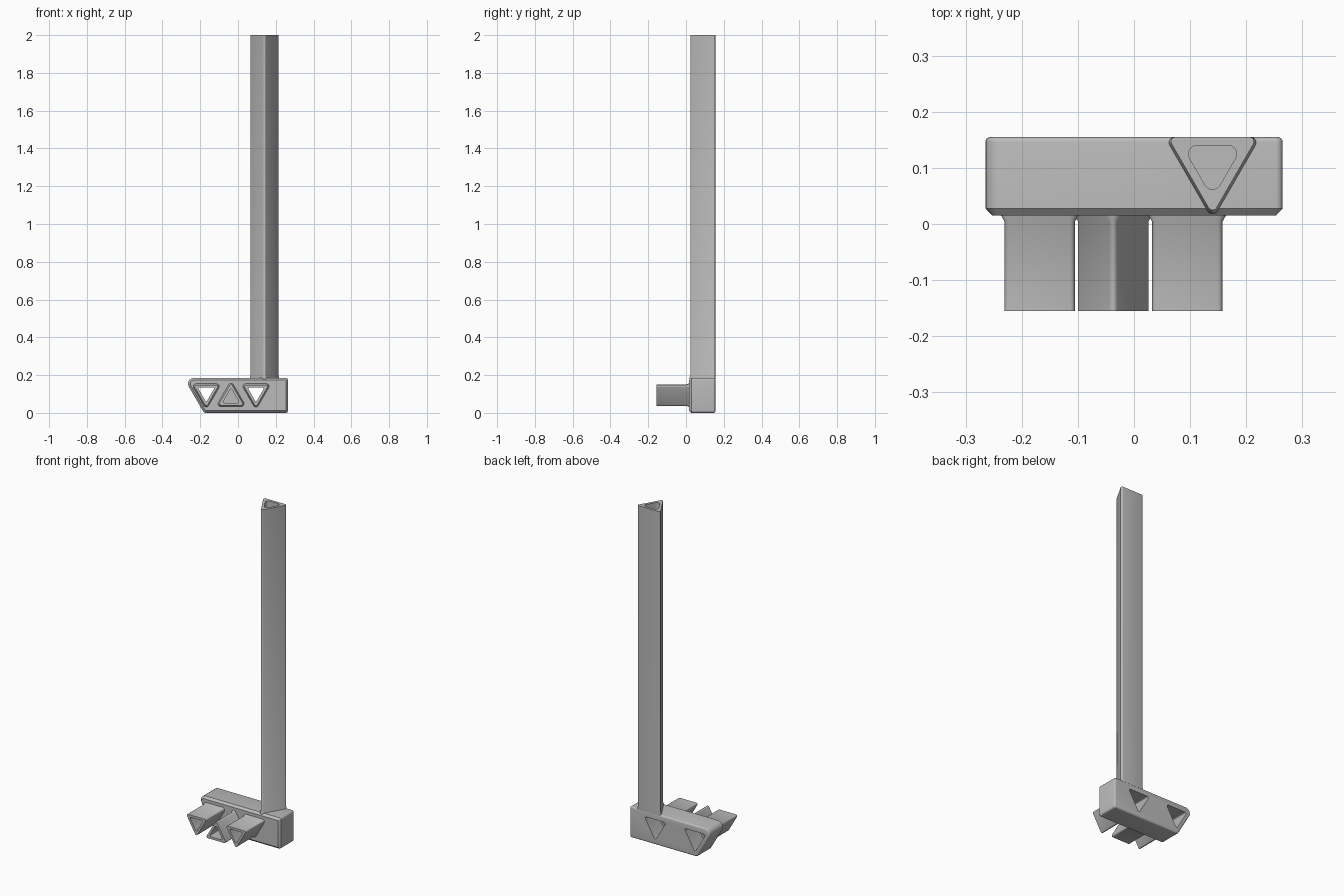
import bpy, bmesh, math
from mathutils import Vector

cube = bpy.data.objects.get("Cube")
if cube:
    bpy.data.objects.remove(cube, do_unlink=True)

grey = bpy.data.materials.new("plain_grey")
grey.use_nodes = True
GREY = (0.5, 0.5, 0.5, 1)
grey.diffuse_color = GREY
grey.node_tree.nodes["Principled BSDF"].inputs["Base Color"].default_value = GREY


def rounded(corners, radii, inset=0.0, steps=5):
    """Counter-clockwise convex outline with rounded corners, moved inward by inset."""
    out = []
    pts = [Vector(c) for c in corners]
    for i, p in enumerate(pts):
        u = (p - pts[i - 1]).normalized()
        v = (pts[(i + 1) % len(pts)] - p).normalized()
        n1, n2 = Vector((-u.y, u.x)), Vector((-v.y, v.x))
        reach = max(radii[i], inset + 0.001)
        centre = p + (n1 + n2) * reach / (1 + n1.dot(n2))
        turn = math.atan2(u.cross(v), u.dot(v))
        a0 = math.atan2(-n1.y, -n1.x)
        for k in range(steps + 1):
            a = a0 + turn * k / steps
            out.append(centre + (reach - inset) * Vector((math.cos(a), math.sin(a))))
    return out


def triangle(cx, flat, side, r, down=True):
    """Rounded equilateral triangle with one flat side and its point down or up."""
    h = side * math.sqrt(3) / 2
    left, right = (cx - side / 2, flat), (cx + side / 2, flat)
    tip = (cx, flat - h if down else flat + h)
    corners = [left, tip, right] if down else [left, right, tip]
    return rounded(corners, [r] * 3)


def loft(name, sections, axis):
    """Skin outlines placed at given positions along the y or z axis."""
    bm = bmesh.new()
    rings = []
    for pos, outline in sections:
        rings.append([bm.verts.new((p.x, pos, p.y) if axis == "y" else (p.x, p.y, pos))
                      for p in outline])
    for a, b in zip(rings, rings[1:]):
        for i in range(len(a)):
            j = (i + 1) % len(a)
            bm.faces.new((a[i], a[j], b[j], b[i]))
    bm.faces.new(rings[0])
    bm.faces.new(rings[-1])
    bmesh.ops.recalc_face_normals(bm, faces=bm.faces)
    mesh = bpy.data.meshes.new(name)
    bm.to_mesh(mesh)
    bm.free()
    mesh.materials.append(grey)
    obj = bpy.data.objects.new(name, mesh)
    bpy.context.collection.objects.link(obj)
    return obj


def activate(obj):
    bpy.ops.object.select_all(action="DESELECT")
    obj.select_set(True)
    bpy.context.view_layer.objects.active = obj


def cut(obj, cutter):
    mod = obj.modifiers.new("cut", "BOOLEAN")
    mod.operation = "DIFFERENCE"
    mod.solver = "EXACT"
    mod.object = cutter
    activate(obj)
    bpy.ops.object.modifier_apply(modifier=mod.name)


# Base block: slanted left end, chamfered front, rounded back
BACK, FRONT, TOP = 0.155, 0.015, 0.185
corners = [(-0.18, 0), (0.265, 0), (0.265, TOP), (-0.287, TOP)]
radii = [0.02, 0.012, 0.012, 0.03]
sections = [(FRONT, rounded(corners, radii, 0.012)), (FRONT + 0.013, rounded(corners, radii))]
R = 0.009
for k in range(5):
    a = math.pi / 2 * k / 4
    sections.append((BACK - R + R * math.sin(a), rounded(corners, radii, R * (1 - math.cos(a)))))
block = loft("base_block", sections, "y")
parts = [block]
cutters = []

# Three triangular plugs on the front; the outer two are open through to sockets in the back
SIDE, HOLE = 0.137, 0.09
STEP = (SIDE - HOLE) * math.sqrt(3) / 6
for name, cx, down in (("right", -0.168, True), ("middle", -0.037, False), ("left", 0.095, True)):
    flat = 0.148 if down else 0.04
    sign = 1 if down else -1
    body = triangle(cx, flat, SIDE, 0.008, down)
    flare = triangle(cx, flat + sign * 0.007, SIDE + 0.024, 0.015, down)
    plug = loft(name + "_plug", [(-BACK, body), (0.004, body), (FRONT + 0.001, flare),
                                 (0.035, flare)], "y")
    hole = triangle(cx, flat - sign * STEP, HOLE, 0.006, down)
    bore = loft(name + "_bore", [(-0.2, hole), (0.2 if down else 0.0, hole)], "y")
    cutters.append(bore)
    cut(plug, bore)
    if down:
        cut(block, bore)
        wide = triangle(cx, flat + 0.002, SIDE + 0.006, 0.008)
        socket = loft(name + "_socket", [(0.05, wide), (0.2, wide)], "y")
        cutters.append(socket)
        cut(block, socket)
    parts.append(plug)

# Tall triangular post with a small flare at its foot and a hollow top
post_outline = triangle(0.14, BACK, 0.16, 0.008)
foot = triangle(0.14, BACK, 0.17, 0.01)
post = loft("post", [(TOP - 0.006, foot), (TOP + 0.001, foot), (TOP + 0.012, post_outline),
                     (2.0, post_outline)], "z")
hollow = triangle(0.14, 0.14, 0.108, 0.015)
bore = loft("post_bore", [(0.25, hollow), (2.1, hollow)], "z")
cutters.append(bore)
cut(post, bore)
parts.append(post)

for c in cutters:
    bpy.data.objects.remove(c, do_unlink=True)
for obj in parts:
    activate(obj)
    bpy.ops.object.shade_smooth_by_angle(angle=math.radians(32))
